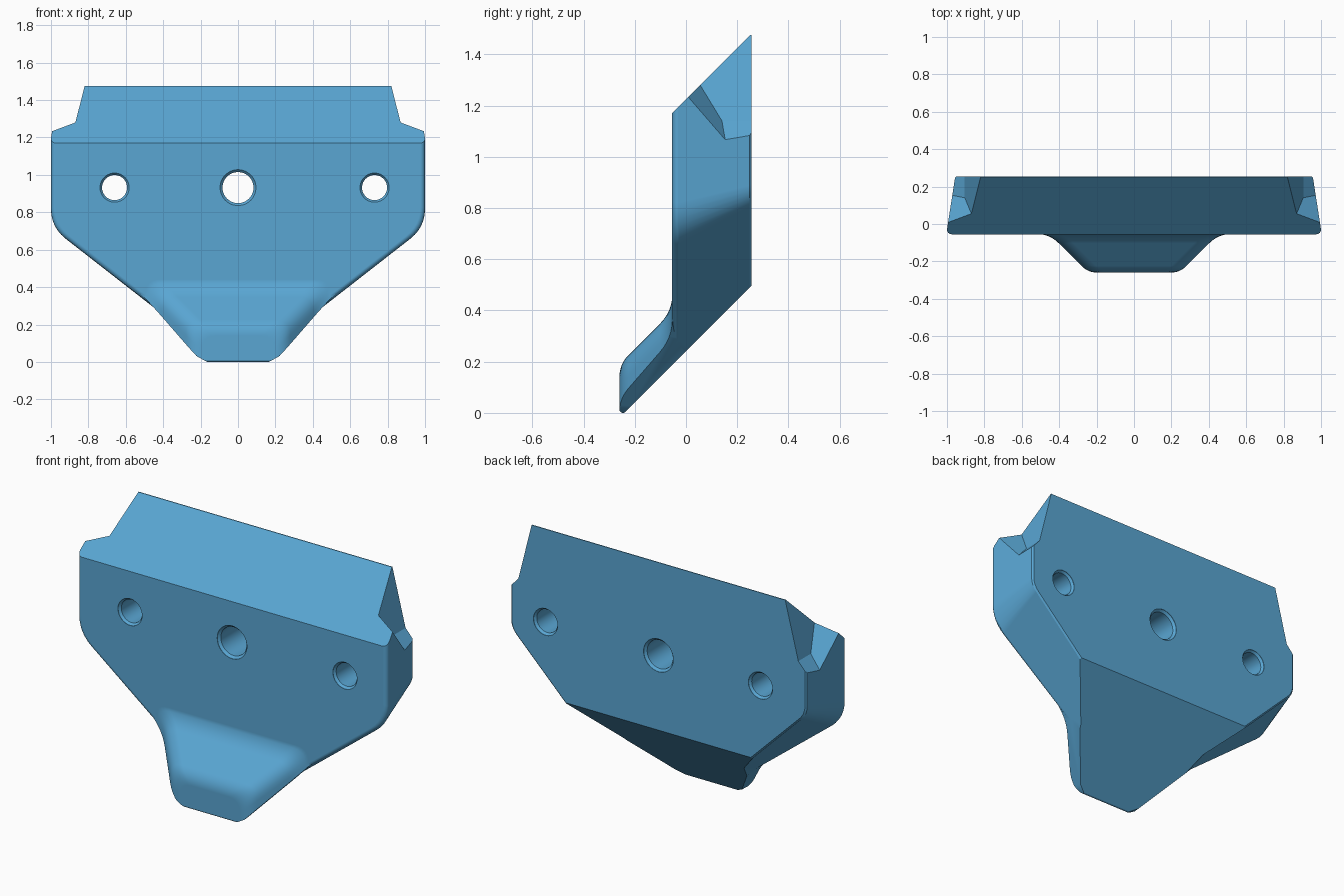
import bpy, bmesh, math
from mathutils import Vector

if "Cube" in bpy.data.objects:
    bpy.data.objects.remove(bpy.data.objects["Cube"])


def rounded(pts, n=6):
    """Polyline of (a, b, tangent length) with softened corners."""
    out = []
    for k, (a, b, t) in enumerate(pts):
        p = Vector((a, b))
        if t == 0:
            out.append(p)
            continue
        prev, nxt = Vector(pts[k - 1][:2]), Vector(pts[(k + 1) % len(pts)][:2])
        s, e = p + (prev - p).normalized() * t, p + (nxt - p).normalized() * t
        for i in range(n + 1):
            u = i / n
            out.append(s * (1 - u) ** 2 + p * 2 * u * (1 - u) + e * u * u)
    return out


def mirrored(half):
    return rounded(half + [(-x, z, t) for x, z, t in reversed(half)])


def loft(name, rings):
    """Solid through (y, [(x, z), ...]) rings."""
    bm = bmesh.new()
    vs = [[bm.verts.new((x, y, z)) for x, z in ring] for y, ring in rings]
    n = len(vs[0])
    for a, b in zip(vs, vs[1:]):
        for i in range(n):
            bm.faces.new((a[i], a[(i + 1) % n], b[(i + 1) % n], b[i]))
    bm.faces.new(vs[0])
    bm.faces.new(vs[-1])
    bmesh.ops.recalc_face_normals(bm, faces=bm.faces[:])
    me = bpy.data.meshes.new(name)
    bm.to_mesh(me)
    bm.free()
    ob = bpy.data.objects.new(name, me)
    bpy.context.collection.objects.link(ob)
    return ob


def slice_off(ob, co, no):
    """Remove everything on the side the normal points to, and cap."""
    bm = bmesh.new()
    bm.from_mesh(ob.data)
    bmesh.ops.remove_doubles(bm, verts=bm.verts[:], dist=1e-5)
    res = bmesh.ops.bisect_plane(
        bm, geom=bm.verts[:] + bm.edges[:] + bm.faces[:], dist=1e-6,
        plane_co=co, plane_no=Vector(no).normalized(), clear_outer=True)
    edges = [g for g in res['geom_cut']
             if isinstance(g, bmesh.types.BMEdge) and g.is_boundary]
    if edges:
        bmesh.ops.holes_fill(bm, edges=edges, sides=0)
    bmesh.ops.recalc_face_normals(bm, faces=bm.faces[:])
    bm.to_mesh(ob.data)
    bm.free()


def boolean(ob, other, op):
    m = ob.modifiers.new("bool", 'BOOLEAN')
    m.operation, m.solver, m.object = op, 'EXACT', other
    bpy.context.view_layer.objects.active = ob
    bpy.ops.object.modifier_apply(modifier=m.name)
    bpy.data.objects.remove(other)


# Main plate: drafted sides, rounded front rim, slight back chamfer
def plate_ring(inset, zc, slope, t=0.1):
    x = 1 - inset
    return mirrored([(x, 1.7, 0), (x, zc, t), (x - (zc - 0.1) / slope, 0.1, 0)])


rings = []
r = 0.025
for k in range(5):
    a = math.radians(22.5 * k)
    inset = r * (1 - math.sin(a))
    rings.append((-0.055 + r * (1 - math.cos(a)),
                  plate_ring(inset, 0.72 + 0.49 * inset, 0.78)))
rings += [(0.247, plate_ring(0.043, 0.838, 0.99, 0.05)),
          (0.255, plate_ring(0.052, 0.842, 0.99, 0.05))]
body = loft("bracket_body", rings)

# Front nose: sloped boss with soft fillets
profile = rounded([(-0.26, -0.2, 0), (-0.26, 0, 0.05),
                   (-0.053, 0.207, 0.07), (-0.053, 0.4, 0)])[1:-1]
profile.append(Vector((0.1, profile[-1][1])))
nose = loft("nose", [
    (y, mirrored([(0.245 + d, 0.19 + d, 0.08), (0.245 + d, -0.3, 0)]))
    for y, d in profile])
for s in (1, -1):
    slice_off(nose, (0.19 * s, -0.24, 0), (s, 0.1, -0.956))
    slice_off(nose, (0.495 * s, -0.055, 0.33), (s, 0.4, -0.9))
    slice_off(nose, (0.165 * s, -0.24, 0), (0.55 * s, 0, -1))
boolean(body, nose, 'UNION')

# Slanted underside and top, with a rounded tip
slice_off(body, (0, -0.24, 0), (0, 1, -1))
for k in range(1, 6):
    a = math.radians(22.5 * k)
    n = Vector((0, -math.cos(a), -math.sin(a)))
    slice_off(body, Vector((0, -0.246, 0.014)) + n * 0.014, n)
slice_off(body, (0, -0.055, 1.17), (0, -1, 1))
slice_off(body, (0, 0, 1.475), (0, 0, 1))

# Notches at the upper rear corners
for s in (1, -1):
    box = [(0.5 * s, 0.9), (1.3 * s, 0.9), (1.3 * s, 1.8), (0.5 * s, 1.8)]
    notch = loft("notch_cutter", [(-0.2, box), (0.5, box)])
    slice_off(notch, (0.82 * s, 0, 1.475), (-s, 0, -0.2537))
    slice_off(notch, (0.905 * s, 0, 1.14), (-1.1 * s, 0, -1))
    slice_off(notch, (0.87 * s, 0.055, 1.28), (-1.01 * s, -1.52, -1.18))
    boolean(body, notch, 'DIFFERENCE')

# Countersunk through holes
for x, rad, rim in ((-0.66, 0.067, 0.078), (0, 0.083, 0.096), (0.73, 0.067, 0.078)):
    def circle(q):
        return [(x + q * math.cos(math.tau * i / 48),
                 0.932 + q * math.sin(math.tau * i / 48)) for i in range(48)]
    hole = loft("hole_cutter", [(-0.1, circle(rim)), (-0.053, circle(rim)),
                                (-0.04, circle(rad)), (0.24, circle(rad)),
                                (0.253, circle(rim)), (0.3, circle(rim))])
    boolean(body, hole, 'DIFFERENCE')

# Blue finish and shading that keeps flat faces flat
blue = bpy.data.materials.new("blue")
blue.diffuse_color = (0.10, 0.38, 0.65, 1)
blue.use_nodes = True
blue.node_tree.nodes["Principled BSDF"].inputs["Base Color"].default_value = blue.diffuse_color
body.data.materials.clear()
body.data.materials.append(blue)
for p in body.data.polygons:
    p.material_index = 0
bpy.ops.object.select_all(action='DESELECT')
body.select_set(True)
bpy.context.view_layer.objects.active = body
bpy.ops.object.shade_smooth_by_angle(angle=math.radians(28))
wn = body.modifiers.new("flat_faces", 'WEIGHTED_NORMAL')
wn.keep_sharp = True
wn.weight = 100
